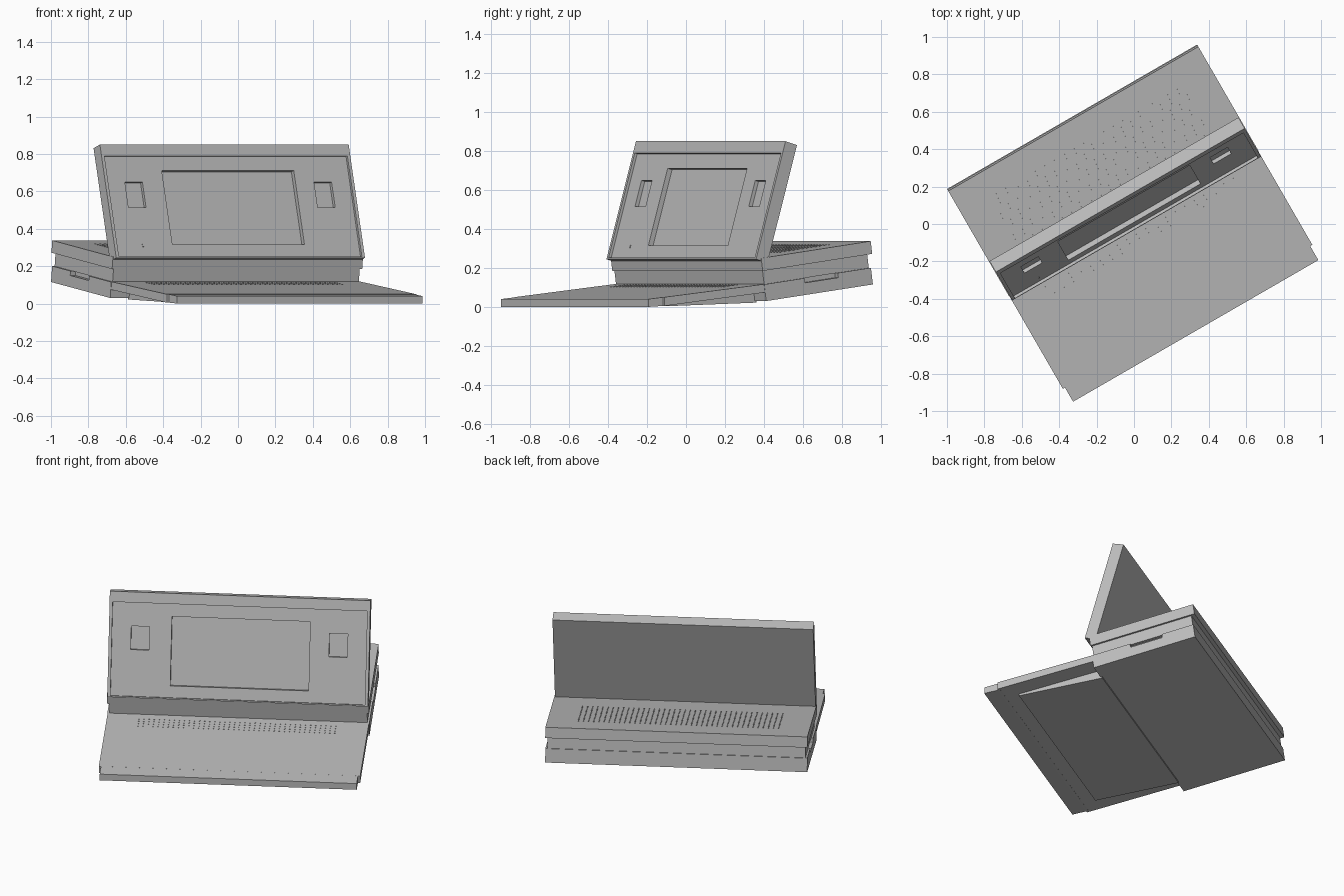
import bpy, bmesh, math
from mathutils import Matrix, Vector

cube = bpy.data.objects.get("Cube")
if cube:
    bpy.data.objects.remove(cube, do_unlink=True)

grey = bpy.data.materials.new("plain grey")
grey.use_nodes = True
GREY = (0.5, 0.5, 0.5, 1)
grey.diffuse_color = GREY
grey.node_tree.nodes["Principled BSDF"].inputs["Base Color"].default_value = GREY

# Frames: the whole device is turned, the body and screen are tilted as well
TURN = Matrix.Rotation(math.radians(30), 4, 'Z')
BODY = TURN @ Matrix.Translation((0, 0, 0.25)) @ Matrix.Rotation(math.atan(0.135), 4, 'X')
SCREEN = TURN @ Matrix.Translation((0, -0.028, 0.245)) @ Matrix.Rotation(-math.atan(0.289), 4, 'X')
FLAP = TURN @ Matrix.Translation((0, 0, 0.115)) @ Matrix.Rotation(math.atan(0.114), 4, 'X')


def finish(name, bm, frame):
    bmesh.ops.recalc_face_normals(bm, faces=bm.faces)
    bm.transform(frame)
    mesh = bpy.data.meshes.new(name)
    bm.to_mesh(mesh)
    bm.free()
    mesh.materials.append(grey)
    obj = bpy.data.objects.new(name, mesh)
    bpy.context.collection.objects.link(obj)
    return obj


def add_box(bm, xs, ys, zs):
    size = Vector((xs[1] - xs[0], ys[1] - ys[0], zs[1] - zs[0]))
    mid = Vector((sum(xs), sum(ys), sum(zs))) / 2
    bmesh.ops.create_cube(bm, size=1, matrix=Matrix.Translation(mid) @ Matrix.Diagonal(size).to_4x4())


def box(name, frame, xs, ys, zs):
    bm = bmesh.new()
    add_box(bm, xs, ys, zs)
    return finish(name, bm, frame)


def prism(name, half, profile):
    # side profile of (depth, height) points stretched across the width
    bm = bmesh.new()
    face = bm.faces.new([bm.verts.new((-half, y, z)) for y, z in profile])
    side = bmesh.ops.extrude_face_region(bm, geom=[face], use_keep_orig=True)["geom"]
    bmesh.ops.translate(bm, vec=(2 * half, 0, 0), verts=[v for v in side if isinstance(v, bmesh.types.BMVert)])
    finish(name, bm, TURN)


def cut(obj, frame, xs, ys, zs):
    cutter = box("cutter", frame, xs, ys, zs)
    cutter.hide_render = True
    mod = obj.modifiers.new("recess", 'BOOLEAN')
    mod.operation = 'DIFFERENCE'
    mod.solver = 'EXACT'
    mod.object = cutter
    bpy.context.view_layer.objects.active = obj
    bpy.ops.object.modifier_apply(modifier=mod.name)
    bpy.data.objects.remove(cutter, do_unlink=True)


def dots(name, frame, columns, rows, half, ys):
    # grid of tiny raised studs
    bm = bmesh.new()
    r = 0.003
    for i in range(columns):
        x = -half + 2 * half * i / (columns - 1)
        for j in range(rows):
            y = ys[0] + (ys[1] - ys[0]) * j / (rows - 1)
            add_box(bm, (x - r, x + r), (y - r, y + r), (-0.002, 0.003))
    finish(name, bm, frame)


# Body: three stacked slabs, the middle one set in
box("upper_body", BODY, (-0.772, 0.772), (0, 0.655), (-0.066, 0))
box("middle_body", BODY, (-0.76, 0.76), (0.006, 0.632), (-0.136, -0.06))
lower = box("lower_body", BODY, (-0.772, 0.772), (0, 0.638), (-0.222, -0.136))
for s in (-1, 1):
    cut(lower, BODY, sorted((s * 0.74, s * 0.8)), (0.24, 0.44), (-0.16, -0.13))
dots("body_studs", BODY, 40, 12, 0.59, (0.22, 0.51))

# Front flap with its lip and the wedge under it
prism("front_flap", 0.77, [(-0.573, 0.005), (-0.573, 0.05), (0.03, 0.118), (0.03, 0.075)])
prism("flap_lip", 0.757, [(-0.66, 0), (-0.66, 0.04), (-0.56, 0.0513), (-0.56, 0.006)])
prism("flap_wedge", 0.655, [(-0.48, 0.004), (-0.48, 0.03), (0.04, 0.09), (0.04, 0.022)])
dots("flap_studs", FLAP, 40, 4, 0.58, (-0.11, -0.03))

# Screen: rimmed slab with a display recess and two speaker recesses
screen = box("screen", SCREEN, (-0.768, 0.768), (0, 0.07), (0, 0.63))
cut(screen, SCREEN, (-0.75, 0.75), (-0.05, 0.015), (0.008, 0.567))
cut(screen, SCREEN, (-0.4, 0.415), (-0.05, 0.042), (0.078, 0.49))
for s in (-1, 1):
    cut(screen, SCREEN, sorted((s * 0.53, s * 0.638)), (-0.05, 0.035), (0.285, 0.425))
box("microphone", SCREEN, (-0.587, -0.58), (0.012, 0.02), (0.065, 0.08))
